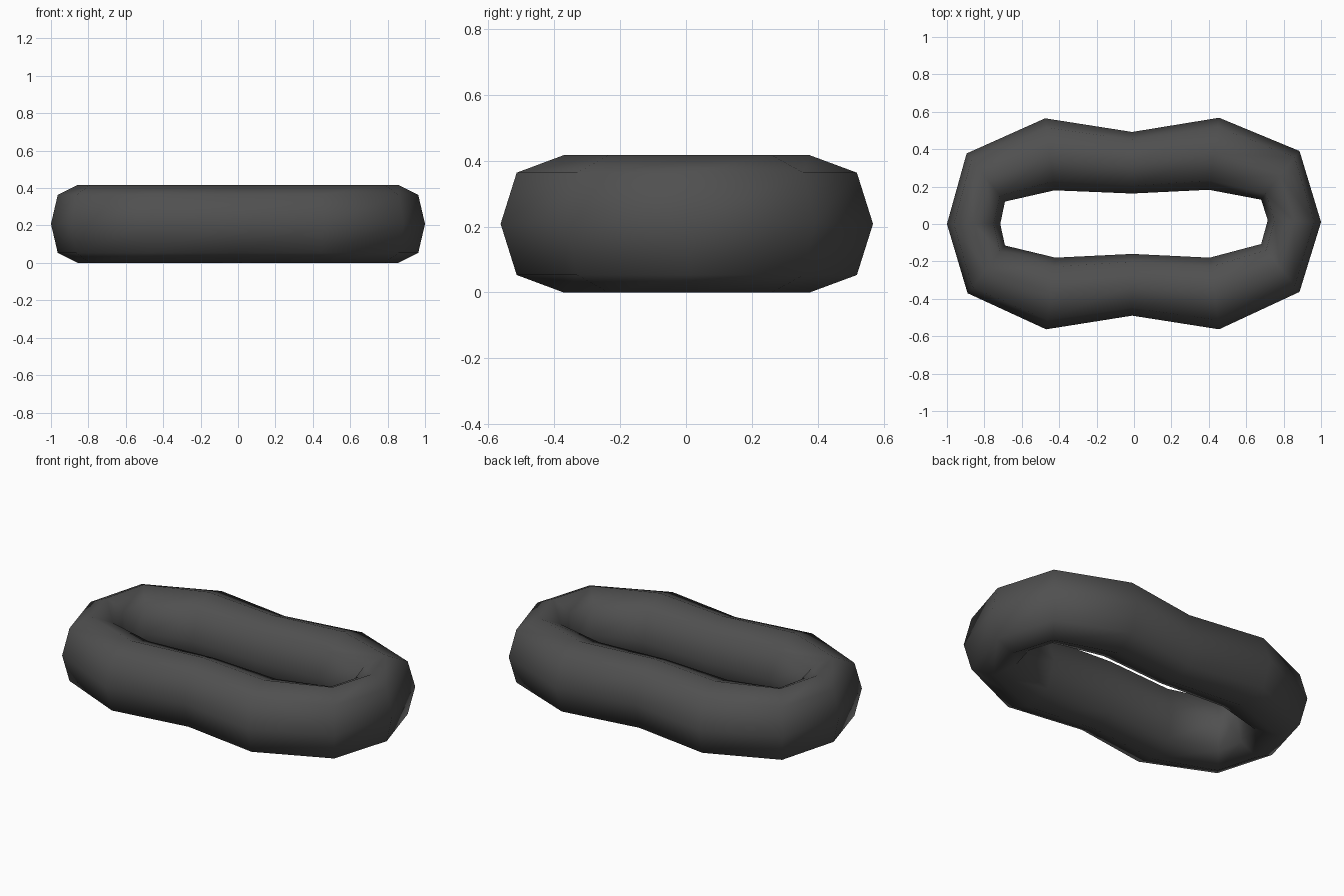
import bpy, bmesh, math
from mathutils import Vector

if "Cube" in bpy.data.objects:
    bpy.data.objects.remove(bpy.data.objects["Cube"])

# Outer and inner outline points at mid height, counter-clockwise
stations = [
    ((1.0, 0.01), (0.715, 0.02)),
    ((0.885, 0.39), (0.68, 0.13)),
    ((0.455, 0.568), (0.40, 0.183)),
    ((-0.01, 0.492), (-0.01, 0.163)),
    ((-0.475, 0.565), (-0.425, 0.18)),
    ((-0.895, 0.377), (-0.69, 0.12)),
    ((-1.0, 0.0), (-0.715, 0.0)),
    ((-0.89, -0.37), (-0.69, -0.115)),
    ((-0.47, -0.563), (-0.42, -0.18)),
    ((-0.01, -0.49), (-0.01, -0.16)),
    ((0.455, -0.563), (0.405, -0.18)),
    ((0.885, -0.363), (0.68, -0.107)),
]
MID = 0.2085
# Eight-sided tube section
d = 0.745
section = [(1, 0), (d, d), (0, 1), (-d, d), (-1, 0), (-d, -d), (0, -1), (d, -d)]

# Sweep the section around the ring
bm = bmesh.new()
rings = []
for outer, inner in stations:
    o, i = Vector(outer), Vector(inner)
    centre, half = (o + i) / 2, (o - i) / 2
    ring = []
    for u, v in section:
        p = centre + half * u
        ring.append(bm.verts.new((p.x, p.y, MID + MID * v)))
    rings.append(ring)
n, m = len(rings), len(section)
for a in range(n):
    r, s = rings[a], rings[(a + 1) % n]
    for b in range(m):
        c = (b + 1) % m
        bm.faces.new((r[b], s[b], s[c], r[c])).smooth = True
bmesh.ops.recalc_face_normals(bm, faces=bm.faces)
mesh = bpy.data.meshes.new("oblong_ring")
bm.to_mesh(mesh)
bm.free()
ring_obj = bpy.data.objects.new("oblong_ring", mesh)
bpy.context.collection.objects.link(ring_obj)

# Dark rubber colour
mat = bpy.data.materials.new("dark_rubber")
mat.diffuse_color = (0.08, 0.08, 0.08, 1)
mat.use_nodes = True
mat.node_tree.nodes["Principled BSDF"].inputs["Base Color"].default_value = mat.diffuse_color
mesh.materials.append(mat)
